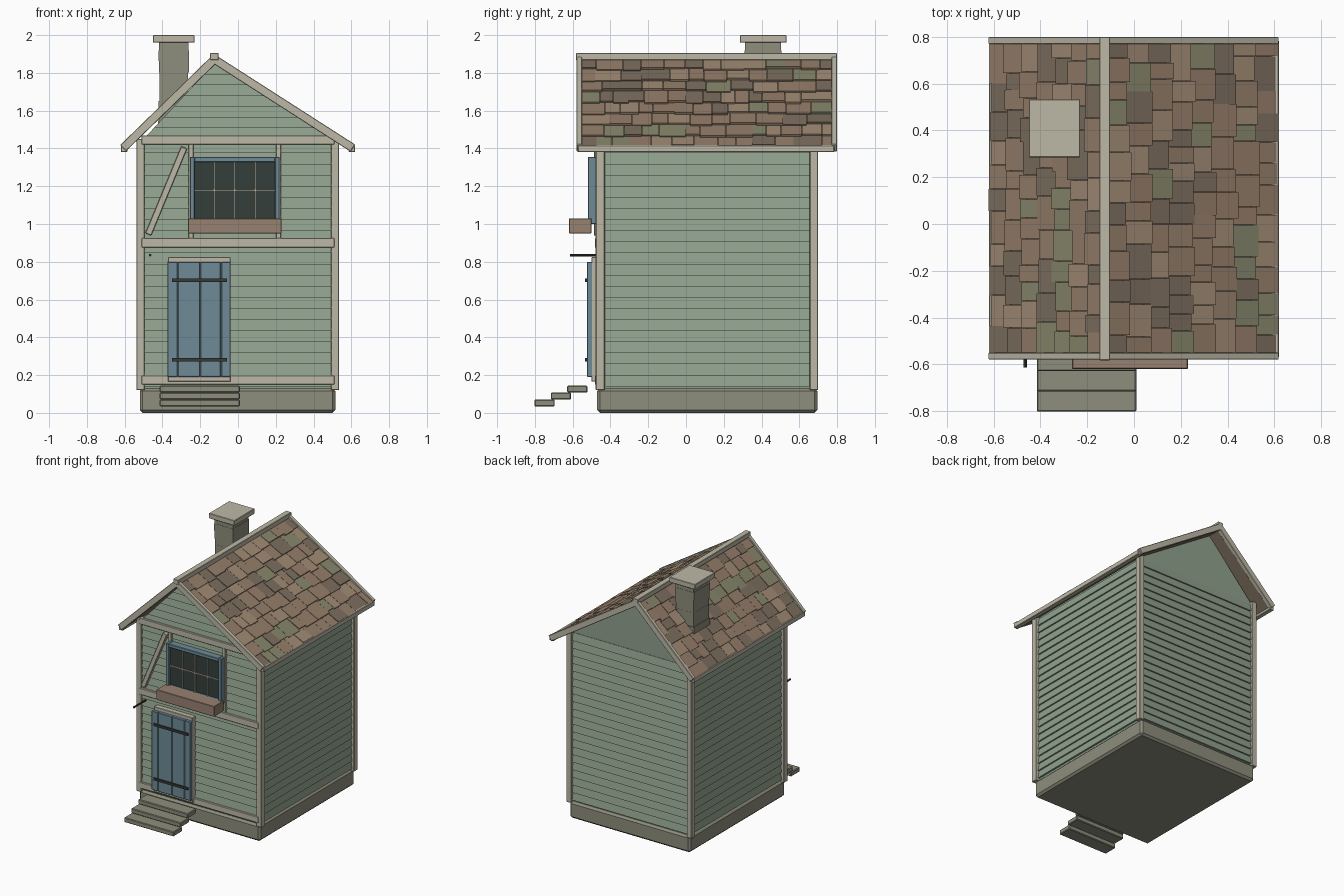
import bpy, bmesh, math, random
from mathutils import Vector as V

if "Cube" in bpy.data.objects:
    bpy.data.objects.remove(bpy.data.objects["Cube"])

random.seed(4)


def mat(name, r, g, b):
    m = bpy.data.materials.new(name)
    m.diffuse_color = [(c / 255) ** 2.2 for c in (r, g, b)] + [1]
    m.use_nodes = True
    m.node_tree.nodes["Principled BSDF"].inputs["Base Color"].default_value = m.diffuse_color
    return m


SIDING = mat("sage_paint", 143, 160, 140)
TRIM = mat("cream_trim", 188, 183, 165)
BLUE = mat("blue_paint", 110, 138, 150)
STONE = mat("stone", 140, 140, 124)
GLASS = mat("dark_glass", 55, 65, 60)
IRON = mat("iron", 58, 60, 56)
WOOD = mat("planter_wood", 150, 128, 112)
SHINGLES = [mat("shingle_brown", 148, 125, 106), mat("shingle_olive", 134, 134, 108),
            mat("shingle_tan", 160, 138, 116), mat("shingle_dark", 124, 110, 95)]


def hexa(bm, pts, mi=0):
    """Six-sided solid: four corners of one end, then four of the other."""
    v = [bm.verts.new(p) for p in pts]
    for f in ((0, 1, 2, 3), (4, 5, 6, 7), (0, 1, 5, 4), (1, 2, 6, 5), (2, 3, 7, 6), (3, 0, 4, 7)):
        bm.faces.new([v[i] for i in f]).material_index = mi


def finish(name, bm, *mats, bevel=0):
    bmesh.ops.recalc_face_normals(bm, faces=bm.faces)
    me = bpy.data.meshes.new(name)
    bm.to_mesh(me)
    bm.free()
    ob = bpy.data.objects.new(name, me)
    bpy.context.collection.objects.link(ob)
    for m in mats:
        me.materials.append(m)
    if bevel:
        b = ob.modifiers.new("bevel", "BEVEL")
        b.width, b.segments = bevel, 1
    return ob


def add_box(bm, x0, x1, y0, y1, z0, z1):
    hexa(bm, [(x, y, z) for z in (z0, z1) for x, y in ((x0, y0), (x1, y0), (x1, y1), (x0, y1))])


def box(name, x0, x1, y0, y1, z0, z1, m, bevel=0.003):
    bm = bmesh.new()
    add_box(bm, x0, x1, y0, y1, z0, z1)
    return finish(name, bm, m, bevel=bevel)


def beam(name, a, b, w, y0, y1, m):
    """Straight bar between two (x, z) points."""
    a, b = V((a[0], 0, a[1])), V((b[0], 0, b[1]))
    d = (b - a).normalized()
    n = V((-d.z, 0, d.x)) * w / 2
    bm = bmesh.new()
    hexa(bm, [p + V((0, y, 0)) for y in (y0, y1) for p in (a - n, b - n, b + n, a + n)])
    return finish(name, bm, m, bevel=0.003)


def prism(name, prof, y0, y1, m):
    bm = bmesh.new()
    f = bm.faces.new([bm.verts.new((x, y0, z)) for x, z in prof])
    r = bmesh.ops.extrude_face_region(bm, geom=[f])
    bmesh.ops.translate(bm, vec=(0, y1 - y0, 0), verts=[g for g in r["geom"] if isinstance(g, bmesh.types.BMVert)])
    return finish(name, bm, m)


def clapboard(bm, a, b, c, d, n, t=0.014):
    """Lapped board: a-b bottom edge, d-c top edge, thick at the bottom."""
    a, b, c, d, n = V(a), V(b), V(c), V(d), V(n)
    hexa(bm, [a, b, c, d, a + n * t, b + n * t, c + n * 0.003, d + n * 0.003])


# Foundation and house body
box("stone_base", -0.52, 0.515, -0.47, 0.695, 0, 0.13, STONE, 0.015)
EAVE, APEX, RX = 1.45, 1.85, -0.125
prism("house_core", [(-0.5, 0.12), (0.5, 0.12), (0.5, EAVE), (RX, APEX), (-0.5, EAVE)], -0.455, 0.675, SIDING)

# Lapped siding on the four walls
ROW, Z0 = 0.0588, 0.14
walls = {"front_siding": ((-0.495, -0.455), (0.495, -0.455), (0, -1, 0)),
         "back_siding": ((-0.495, 0.675), (0.495, 0.675), (0, 1, 0)),
         "left_siding": ((-0.505, -0.44), (-0.505, 0.665), (-1, 0, 0)),
         "right_siding": ((0.505, -0.44), (0.505, 0.665), (1, 0, 0))}
for name, (p, q, n) in walls.items():
    bm = bmesh.new()
    for i in range(22):
        z, t = Z0 + i * ROW, Z0 + (i + 1) * ROW
        clapboard(bm, (*p, z), (*q, z), (*q, t), (*p, t), n)
    finish(name, bm, SIDING)

# Front gable siding, narrowing to the ridge
bm = bmesh.new()


def gable_x(z):
    k = (z - EAVE) / (APEX - EAVE)
    return -0.5 + k * (RX + 0.5), 0.5 + k * (RX - 0.5)


for i in range(7):
    z, t = EAVE + i * 0.057, min(EAVE + (i + 1) * 0.057, APEX - 0.003)
    (l0, r0), (l1, r1) = gable_x(z), gable_x(t)
    clapboard(bm, (l0, -0.455, z), (r0, -0.455, z), (r1, -0.455, t), (l1, -0.455, t), (0, -1, 0))
finish("gable_siding", bm, SIDING)

# Timber framing
for sx, x0, x1 in (("left", -0.538, -0.495), ("right", 0.492, 0.535)):
    for sy, y0, y1 in (("front", -0.478, -0.43), ("back", 0.655, 0.70)):
        box(f"{sy}_{sx}_corner_post", x0, x1, y0, y1, 0.12, 1.45, TRIM)
for name, z0, z1 in (("sill_beam", 0.15, 0.197), ("floor_beam", 0.875, 0.925), ("gable_beam", 1.42, 1.468)):
    box(name, -0.51, 0.51, -0.482, -0.45, z0, z1, TRIM)
for name, x0 in (("left_window_post", -0.262), ("right_window_post", 0.2)):
    box(name, x0, x0 + 0.027, -0.478, -0.45, 0.92, 1.425, TRIM)
beam("diagonal_brace", (-0.475, 0.945), (-0.285, 1.405), 0.034, -0.488, -0.455, TRIM)

# Door
box("door_backing", -0.37, -0.04, -0.50, -0.455, 0.165, 0.825, TRIM)
edges = (-0.375, -0.32, -0.2, -0.09, -0.038)
for i in range(4):
    box(f"door_plank_{i + 1}", edges[i] + 0.001, edges[i + 1] - 0.001, -0.524, -0.495, 0.19, 0.80, BLUE)
for name, z in (("lower_door_strap", 0.282), ("upper_door_strap", 0.702)):
    box(name, -0.35, -0.058, -0.535, -0.52, z - 0.009, z + 0.009, IRON, 0)

# Window with planter
box("window_glass", -0.24, 0.205, -0.495, -0.455, 1.02, 1.34, GLASS, 0)
for name, x0, x1, z0, z1 in (("left_window_frame", -0.255, -0.23, 1.0, 1.355),
                             ("right_window_frame", 0.195, 0.22, 1.0, 1.355),
                             ("top_window_frame", -0.23, 0.195, 1.328, 1.355),
                             ("bottom_window_frame", -0.23, 0.195, 1.0, 1.03)):
    box(name, x0, x1, -0.52, -0.465, z0, z1, BLUE)
for i, x in enumerate((-0.127, -0.018, 0.091)):
    box(f"window_bar_{i + 1}", x - 0.004, x + 0.004, -0.505, -0.49, 1.03, 1.33, TRIM, 0)
box("window_crossbar", -0.23, 0.195, -0.505, -0.49, 1.174, 1.182, TRIM, 0)
box("planter_box", -0.265, 0.23, -0.62, -0.50, 0.95, 1.03, WOOD)

# Iron hook rod beside the door
bpy.ops.mesh.primitive_cylinder_add(vertices=8, radius=0.007, depth=0.15, location=(-0.465, -0.538, 0.835),
                                    rotation=(math.pi / 2, 0, 0))
rod = bpy.context.object
rod.name = "iron_rod"
rod.data.materials.append(IRON)

# Steps
for i in range(3):
    box(f"step_{i + 1}", -0.415, 0.01, -0.803 + i * 0.087, -0.695 + i * 0.087,
        0.034 + i * 0.037, 0.07 + i * 0.037, STONE, 0.005)

# Roof: slab, shingle courses, barge boards and eave boards on each side
top = V((RX, 0, 1.872))
for side, end, rows in (("left", V((-0.608, 0, 1.402)), 7), ("right", V((0.608, 0, 1.402)), 8)):
    d = end - top
    length = d.length
    d.normalize()
    n = V((-d.z, 0, d.x))
    if n.z < 0:
        n = -n
    bm = bmesh.new()
    hexa(bm, [p + V((0, y, 0)) for y in (-0.555, 0.775) for p in (top, end, end - n * 0.018, top - n * 0.018)])
    finish(f"{side}_roof_slab", bm, SHINGLES[3])

    bm = bmesh.new()
    step = length / rows
    for i in range(rows):
        y = -0.553
        while y < 0.773:
            y2 = y + random.uniform(0.07, 0.15)
            if y2 > 0.72:
                y2 = 0.773
            s0 = max(i * step - 0.02, 0)
            s1 = min((i + 1) * step + random.uniform(-0.012, 0.016), length)
            h = random.uniform(0.012, 0.02)
            quad = [top + d * s0, top + d * s1, top + d * s1 + n * h, top + d * s0 + n * 0.004]
            hexa(bm, [p + V((0, yy, 0)) for yy in (y + 0.001, y2 - 0.001) for p in quad],
                 random.choices(range(4), (5, 2, 3, 3))[0])
            y = y2
    finish(f"{side}_shingles", bm, *SHINGLES)

    for pos, y0 in (("front", -0.58), ("back", 0.77)):
        beam(f"{pos}_{side}_barge_board", (top.x, top.z), (end.x, end.z), 0.045, y0, y0 + 0.03, TRIM)
    x = math.copysign(0.603, end.x)
    box(f"{side}_eave_board", x - 0.017, x + 0.017, -0.572, 0.785, 1.38, 1.417, TRIM)
box("ridge_board", RX - 0.023, RX + 0.023, -0.583, 0.80, 1.868, 1.905, TRIM)

# Chimney in uneven stone courses
bm = bmesh.new()
z = 1.5
while z < 1.955:
    t = min(z + random.uniform(0.045, 0.06), 1.962)
    e = random.uniform(-0.004, 0.004)
    add_box(bm, -0.42 - e, -0.26 + e, 0.31 - e, 0.505 + e, z, t)
    z = t
finish("chimney_stack", bm, STONE)
box("chimney_cap", -0.45, -0.23, 0.285, 0.533, 1.96, 2.0, TRIM)
